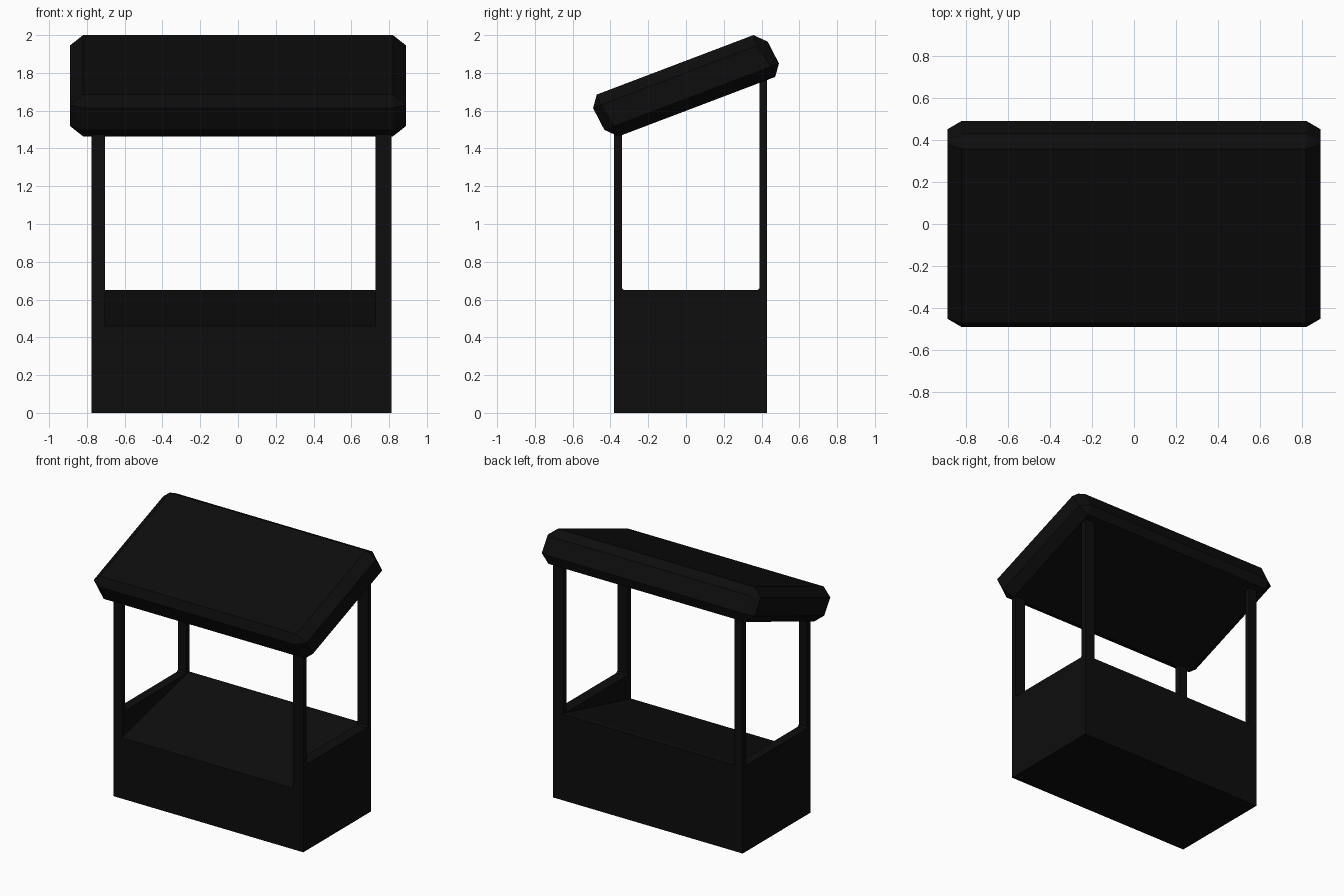
import bpy, bmesh
from math import atan2, cos, sin

if "Cube" in bpy.data.objects:
    bpy.data.objects.remove(bpy.data.objects["Cube"])

black = bpy.data.materials.new("black_paint")
black.diffuse_color = (0.004, 0.004, 0.004, 1)
black.use_nodes = True
black.node_tree.nodes["Principled BSDF"].inputs["Base Color"].default_value = black.diffuse_color


def finish(bm, name):
    bmesh.ops.recalc_face_normals(bm, faces=bm.faces[:])
    mesh = bpy.data.meshes.new(name)
    bm.to_mesh(mesh)
    bm.free()
    mesh.materials.append(black)
    ob = bpy.data.objects.new(name, mesh)
    bpy.context.collection.objects.link(ob)
    return ob


def extrude_x(name, profile, x0, x1):
    """Extrude a closed (y, z) outline from x0 to x1."""
    bm = bmesh.new()
    face = bm.faces.new([bm.verts.new((x0, y, z)) for y, z in profile])
    ext = bmesh.ops.extrude_face_region(bm, geom=[face])
    moved = [g for g in ext["geom"] if isinstance(g, bmesh.types.BMVert)]
    bmesh.ops.translate(bm, verts=moved, vec=(x1 - x0, 0, 0))
    return finish(bm, name)


# Side frames: low wall with a front and a back post, tops buried in the roof
c = 0.012
frame = [(-0.38, 0), (0.43, 0), (0.43, 1.80), (0.39, 1.785),
         (0.39, 0.65 + c), (0.39 - c, 0.65), (-0.34 + c, 0.65), (-0.34, 0.65 + c),
         (-0.34, 1.51), (-0.38, 1.495)]
extrude_x("left_frame", frame, -0.775, -0.705)
extrude_x("right_frame", frame, 0.727, 0.812)

# Counter body with a display top sloping down to the front
extrude_x("counter_body", [(-0.38, 0), (0.43, 0), (0.43, 0.65), (0.40, 0.65), (-0.38, 0.46)],
          -0.705, 0.727)

# Tilted roof slab with chamfered edges, hulled from its sections
tilt = atan2(0.315, 0.83)
rim = [(0.429, 0.124), (0.487, 0.065), (0.502, -0.064), (0.458, -0.124)]
cap = [(0.429, 0.065), (0.458, -0.065)]
bm = bmesh.new()
for x, section in ((0.82, rim), (0.89, cap)):
    for sx in (-1, 1):
        for s in (-1, 1):
            for u, v in section:
                u, v = u * s, v * s
                bm.verts.new((sx * x, u * cos(tilt) - v * sin(tilt),
                              1.732 + u * sin(tilt) + v * cos(tilt)))
bmesh.ops.convex_hull(bm, input=bm.verts[:])
bmesh.ops.dissolve_limit(bm, angle_limit=0.01, verts=bm.verts[:], edges=bm.edges[:])
finish(bm, "roof")
